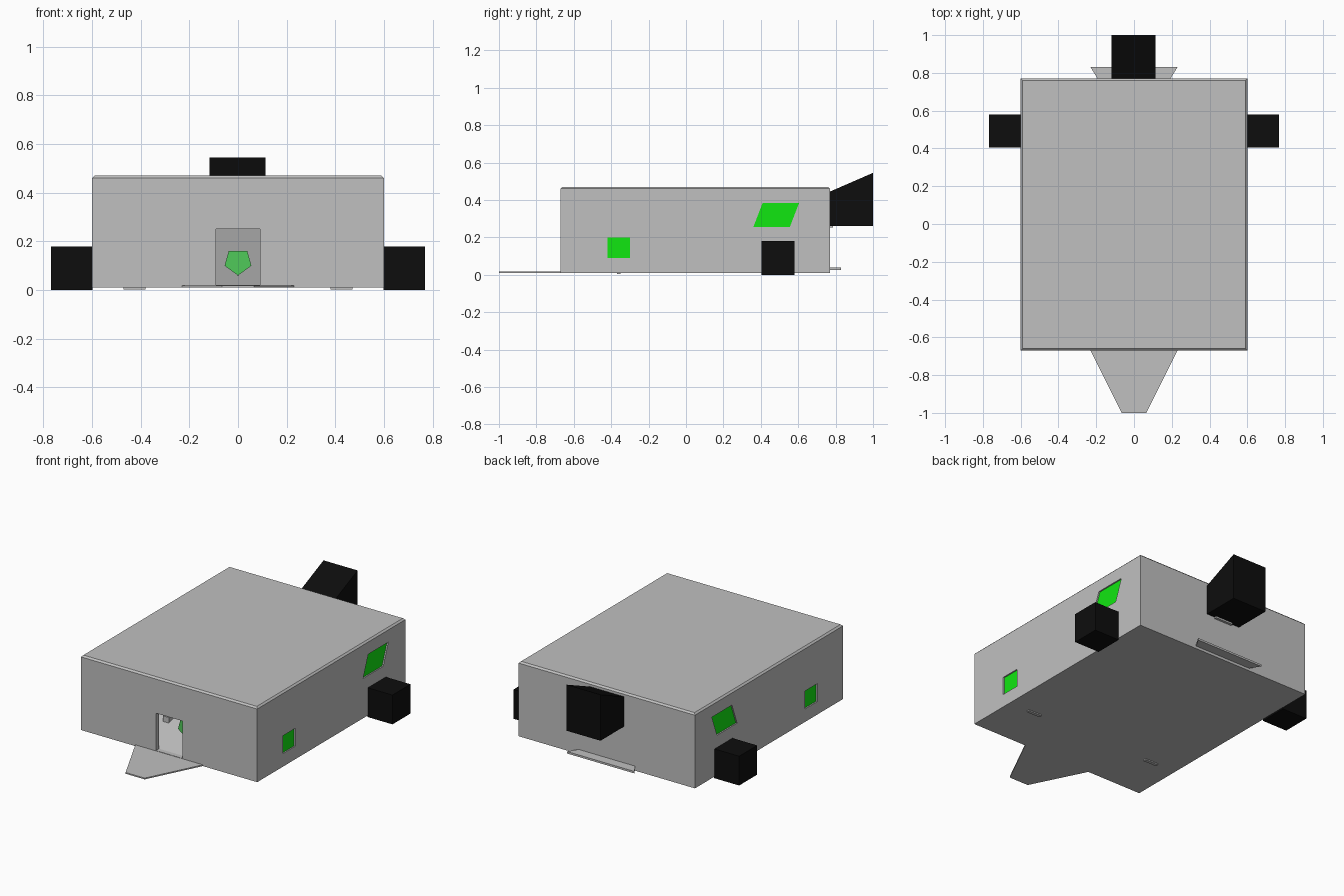
import bpy, bmesh
from mathutils import Vector

cube = bpy.data.objects.get("Cube")
if cube:
    bpy.data.objects.remove(cube, do_unlink=True)


def material(name, rgb):
    m = bpy.data.materials.new(name)
    m.use_nodes = True
    m.diffuse_color = (*rgb, 1)
    m.node_tree.nodes["Principled BSDF"].inputs["Base Color"].default_value = (*rgb, 1)
    return m


silver = material("silver_grey", (0.527, 0.527, 0.527))
green = material("bright_green", (0.007, 1.0, 0.007))
soft_green = material("soft_green", (0.08, 0.59, 0.10))
black = material("black", (0.004, 0.004, 0.004))


def prism(name, pts, axis, lo, hi, mat):
    """Extrude a flat outline along an axis; pts use the other two axes in order."""
    k = "xyz".index(axis)

    def place(p, d):
        c = list(p)
        c.insert(k, d)
        return Vector(c)

    bm = bmesh.new()
    a = [bm.verts.new(place(p, lo)) for p in pts]
    b = [bm.verts.new(place(p, hi)) for p in pts]
    bm.faces.new(a)
    bm.faces.new(b[::-1])
    for i in range(len(pts)):
        j = (i + 1) % len(pts)
        bm.faces.new((a[i], a[j], b[j], b[i]))
    bmesh.ops.recalc_face_normals(bm, faces=bm.faces[:])
    me = bpy.data.meshes.new(name)
    bm.to_mesh(me)
    bm.free()
    me.materials.append(mat)
    ob = bpy.data.objects.new(name, me)
    bpy.context.collection.objects.link(ob)
    return ob


def rect(u0, u1, v0, v1):
    return [(u0, v0), (u1, v0), (u1, v1), (u0, v1)]


def box(name, x, y, z, mat):
    return prism(name, rect(*x, *y), "z", *z, mat)


def cut(target, cutter):
    cutter.hide_render = True
    mod = target.modifiers.new("cut", "BOOLEAN")
    mod.operation = "DIFFERENCE"
    mod.solver = "EXACT"
    mod.object = cutter
    bpy.context.view_layer.objects.active = target
    bpy.ops.object.modifier_apply(modifier=mod.name)
    bpy.data.objects.remove(cutter, do_unlink=True)


# Hollow body with a chamfered top edge
body = box("body", (-0.6, 0.6), (-0.67, 0.77), (0.01, 0.47), silver)
bm = bmesh.new()
bm.from_mesh(body.data)
top = [e for e in bm.edges if all(v.co.z > 0.4 for v in e.verts)]
bmesh.ops.bevel(bm, geom=top, offset=0.01, segments=1, affect="EDGES")
bm.to_mesh(body.data)
bm.free()
cut(body, box("cavity", (-0.57, 0.57), (-0.64, 0.74), (0.02, 0.44), silver))

# Front doorway
cut(body, box("doorway", (-0.09, 0.09), (-0.7, -0.6), (0.02, 0.25), silver))

# Recessed side windows: a square and a slanted one on both sides
windows = {
    "square_window": rect(-0.42, -0.30, 0.09, 0.20),
    "slanted_window": [(0.36, 0.255), (0.555, 0.255), (0.605, 0.385), (0.41, 0.385)],
}
for side, s in (("left", 1), ("right", -1)):
    for name, pts in windows.items():
        cut(body, prism("recess", pts, "x", s * 0.59, s * 0.65, silver))
        prism(f"{side}_{name}", pts, "x", s * 0.586, s * 0.592, green)
    # Side blocks, underside pads and posts behind the doorway
    box(f"{side}_side_block", sorted((s * 0.598, s * 0.768)), (0.405, 0.58), (0, 0.18), black)
    box(f"{side}_underside_pad", sorted((s * 0.38, s * 0.47)), (-0.37, -0.35), (0.003, 0.011), silver)
    box(f"{side}_inner_post", sorted((s * 0.17, s * 0.21)), (-0.43, -0.39), (0.02, 0.11), silver)

# Ramp inside the doorway with a pentagon marker
prism("inner_ramp", [(-0.64, 0.02), (0.3, 0.27), (0.3, 0.26), (-0.6, 0.02)],
      "x", -0.5, 0.5, silver)
prism("pentagon_marker", [(0, 0.06), (0.055, 0.10), (0.038, 0.16), (-0.038, 0.16), (-0.055, 0.10)],
      "y", -0.505, -0.497, soft_green)

# Tapered plates: front tongue and rear lip
prism("front_tongue", [(-0.23, -0.67), (-0.065, -1), (0.065, -1), (0.23, -0.67)],
      "z", 0.01, 0.018, silver)
prism("rear_lip", [(-0.19, 0.765), (0.19, 0.765), (0.23, 0.83), (-0.23, 0.83)],
      "z", 0.026, 0.038, silver)

# Wedge-topped rear block with its small bracket
prism("rear_block", [(0.77, 0.262), (1, 0.262), (1, 0.545), (0.77, 0.445)],
      "x", -0.118, 0.114, black)
box("rear_bracket", (-0.06, 0.06), (0.765, 0.785), (0.252, 0.262), silver)
